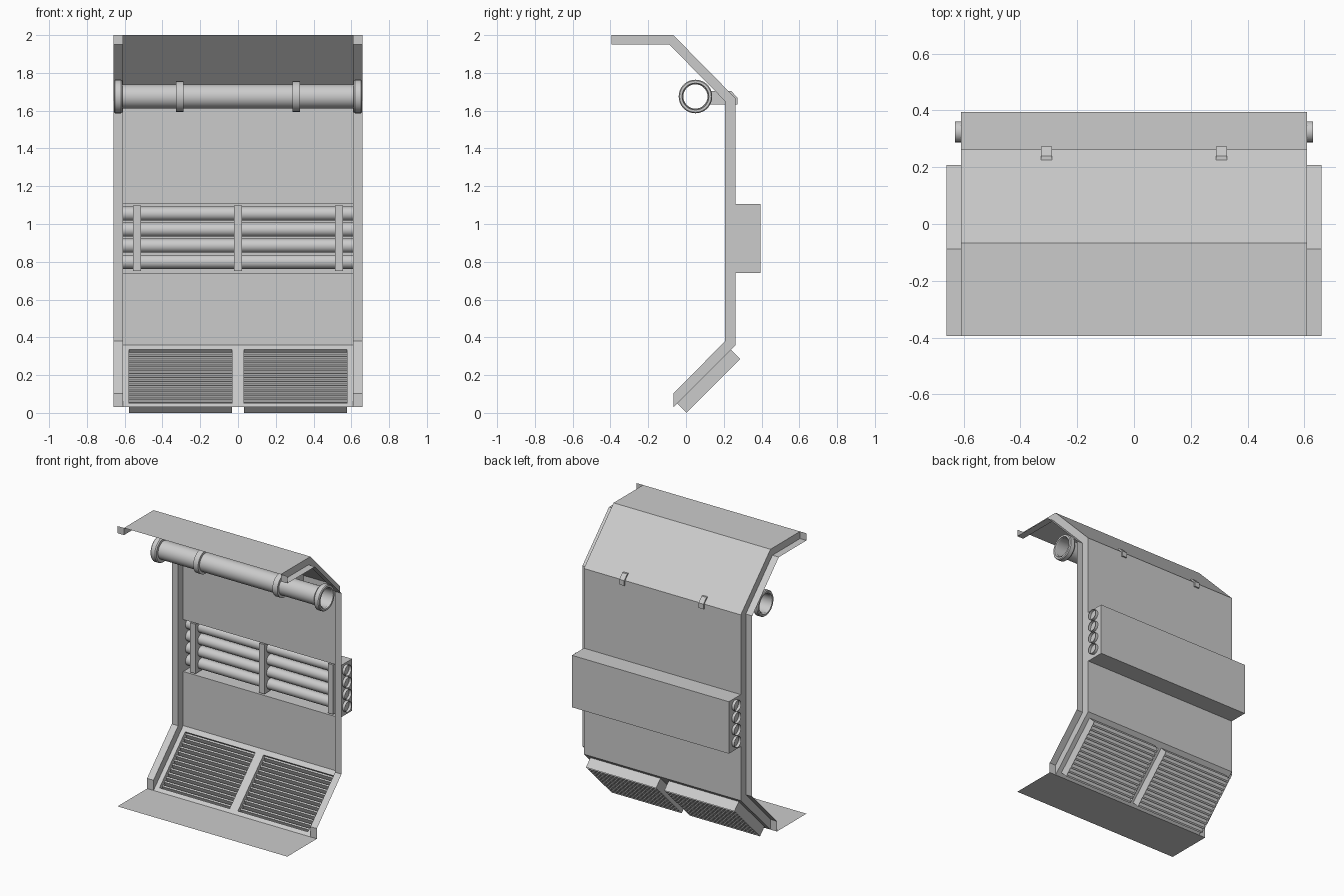
import bpy, bmesh, math
from mathutils import Vector

if "Cube" in bpy.data.objects:
    bpy.data.objects.remove(bpy.data.objects["Cube"])

W, E = 0.61, 0.66                 # panel half width, outer flange half width
R2 = math.sqrt(0.5)


def make(name, verts, faces, smooth=False):
    me = bpy.data.meshes.new(name)
    me.from_pydata([tuple(v) for v in verts], [], faces)
    bm = bmesh.new()
    bm.from_mesh(me)
    bmesh.ops.remove_doubles(bm, verts=bm.verts, dist=1e-5)
    bmesh.ops.recalc_face_normals(bm, faces=bm.faces)
    bm.to_mesh(me)
    bm.free()
    ob = bpy.data.objects.new(name, me)
    bpy.context.collection.objects.link(ob)
    if smooth:
        bpy.context.view_layer.objects.active = ob
        ob.select_set(True)
        bpy.ops.object.shade_smooth_by_angle(angle=math.radians(35))
        ob.select_set(False)
    return ob


def prism(name, profile, x0, x1):
    """Closed (y, z) outline extruded along x."""
    n = len(profile)
    v = [(x, y, z) for x in (x0, x1) for y, z in profile]
    f = [(i, (i + 1) % n, n + (i + 1) % n, n + i) for i in range(n)]
    return make(name, v, f + [tuple(range(n)), tuple(range(n, 2 * n))])


def lathe(name, profile, cy, cz, closed=False, sides=32):
    """(x, radius) profile revolved about an x-axis line through (cy, cz)."""
    n = len(profile)
    v = [(x, cy + r * math.cos(a), cz + r * math.sin(a))
         for k in range(sides) for a in [2 * math.pi * k / sides] for x, r in profile]
    f = []
    for k in range(sides):
        k2 = (k + 1) % sides
        for i in range(n if closed else n - 1):
            j = (i + 1) % n
            f.append((k * n + i, k * n + j, k2 * n + j, k2 * n + i))
    return make(name, v, f, True)


def ribbon(name, path, x0, x1):
    """Open sheet following a (y, z) path."""
    n = len(path)
    v = [(x, y, z) for x in (x0, x1) for y, z in path]
    return make(name, v, [(i, i + 1, n + i + 1, n + i) for i in range(n - 1)])


# profiles of the shell
outer = [(-0.395, 2.0), (-0.067, 2.0), (0.263, 1.665), (0.263, 0.36), (-0.067, 0.03)]
inner = [(-0.395, 1.95), (-0.088, 1.95), (0.207, 1.65), (0.207, 0.38), (-0.067, 0.102)]
ZB, ZT, YB = 0.74, 1.105, 0.395   # pipe recess


def slope(s, d):
    """Point on the lower slope: s along it, d behind it."""
    return (-0.067 + (s + d) * R2, 0.03 + (s - d) * R2)


# shell sheets
ribbon("ceiling_sheet", outer[:3] + [(0.263, ZT)], -W, W)
ribbon("lower_wall_sheet", [(0.263, ZB), outer[3]], -W, W)
ribbon("floor_sheet", [outer[4], (-0.395, 0.03)], -E, E)

# recess box for the pipe bundle
ribbon("pipe_recess", [(0.263, ZT), (YB, ZT), (YB, ZB), (0.263, ZB)], -W, W)

# sides: web wall, outward flange and its end caps
for sx, tag in ((-1, "left"), (1, "right")):
    v = [(sx * W, *p) for p in outer] + [(sx * W, *p) for p in inner]
    make("side_web_" + tag, v, [(i, i + 1, i + 6, i + 5) for i in range(4)])
    ribbon("side_flange_" + tag, [outer[0]] + inner + [outer[4]], sx * W, sx * E)
    make("recess_end_" + tag, [(sx * W, y, z) for y, z in
         ((0.263, ZB), (YB, ZB), (YB, ZT), (0.263, ZT))], [(0, 1, 2, 3)])

# lower slope panel with two openings
xs = [-W, -0.577, -0.032, 0.032, 0.577, W]
S0, S1, D = 0.028, 0.431, 0.07
ss = [0, S0, S1, 0.4667]
v = [(x, *slope(s, 0)) for s in ss for x in xs]
f = [(r * 6 + c, r * 6 + c + 1, r * 6 + c + 7, r * 6 + c + 6)
     for r in range(3) for c in range(5) if not (r == 1 and c in (1, 3))]
make("grille_panel", v, f)

# grille frames and louvres
COUNT = 13
pitch = (S1 - S0) / COUNT
for x0, x1, tag in ((xs[1], xs[2], "left"), (xs[3], xs[4], "right")):
    v = [(x, *slope(s, d)) for d in (0, D)
         for x, s in ((x0, S0), (x1, S0), (x1, S1), (x0, S1))]
    make("grille_frame_" + tag, v, [(i, (i + 1) % 4, 4 + (i + 1) % 4, 4 + i) for i in range(4)])
    for k in range(COUNT):
        s = S0 + pitch * k
        t = 0.011
        prism(f"louvre_{tag}_{k}", [slope(s + pitch, 0.022), slope(s + pitch + t * 0.0, 0.034),
              slope(s + t, D), slope(s, D), slope(s + pitch - t, 0.022)], x0, x1)

# pipe bundle with stubs through the ends
for k in range(4):
    lathe(f"bundle_pipe_{k}", [(-0.63, 0.037), (0.63, 0.037)], 0.325, 1.055 - 0.085 * k, sides=24)

# bundle clamps
for x in (-0.535, 0, 0.535):
    prism("bundle_clamp", [(0.263, 0.75), (0.33, 0.75), (0.33, 1.097), (0.263, 1.097)],
          x - 0.021, x + 0.021)

# large overhead pipe, collars and brackets
CY, CZ = 0.05, 1.675
lathe("overhead_pipe", [(-0.65, 0.064), (0.65, 0.064)], CY, CZ)
for sx in (-1, 1):
    lathe("pipe_collar", [(sx * x, r) for x, r in
          ((0.612, 0.064), (0.612, 0.083), (0.62, 0.089), (0.65, 0.089), (0.656, 0.084),
           (0.656, 0.071), (0.635, 0.068), (0.635, 0.064))], CY, CZ, True)
    b = sx * 0.308
    lathe("pipe_bracket_ring", [(b - 0.019, 0.064), (b - 0.019, 0.081),
          (b + 0.019, 0.081), (b + 0.019, 0.064)], CY, CZ, True)
    prism("pipe_bracket_arm", [(0.122, 1.632), (0.273, 1.632), (0.273, 1.668),
          (0.24, 1.703), (0.122, 1.703)], b - 0.019, b + 0.019)
